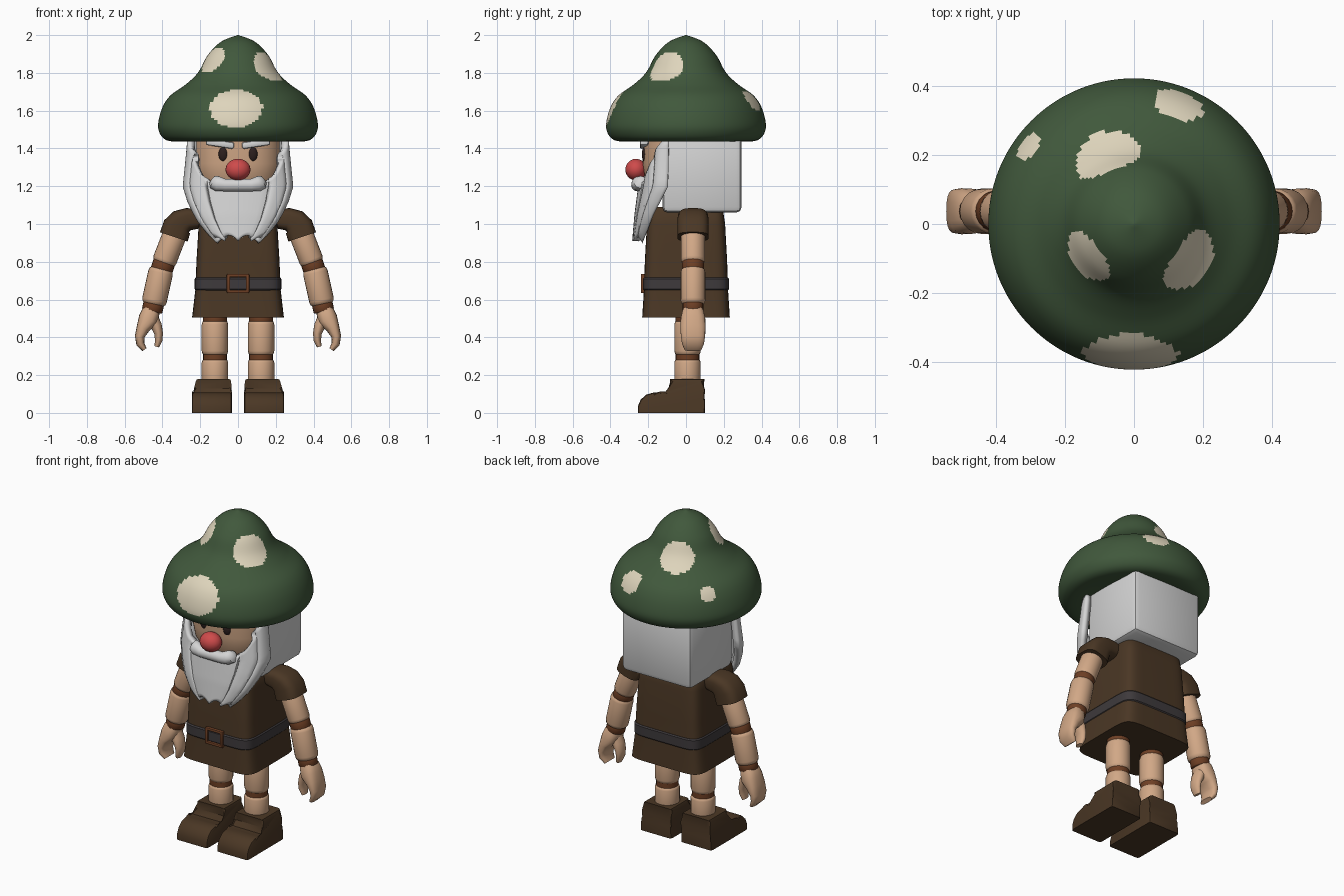
import bpy, bmesh, math
from mathutils import Vector

cube = bpy.data.objects.get("Cube")
if cube:
    bpy.data.objects.remove(cube)


def material(name, *rgb):
    m = bpy.data.materials.new(name)
    m.use_nodes = True
    m.diffuse_color = (*rgb, 1)
    m.node_tree.nodes["Principled BSDF"].inputs["Base Color"].default_value = (*rgb, 1)
    return m


GREEN = material("hat green", .052, .098, .045)
CREAM = material("spot cream", .73, .66, .50)
SKIN = material("warm tan", .64, .39, .24)
WHITE = material("beard grey", .66, .66, .66)
BROWN = material("cloth brown", .069, .038, .018)
RUST = material("leather rust", .156, .050, .018)
BELT = material("belt charcoal", .048, .042, .045)
RED = material("nose red", .62, .07, .07)
DARK = material("eye dark", .026, .014, .013)


def finish(name, bm, *mats):
    """Recalculate normals, smooth with sharp edges and link the object."""
    bmesh.ops.recalc_face_normals(bm, faces=bm.faces)
    for f in bm.faces:
        f.smooth = True
    for e in bm.edges:
        e.smooth = e.calc_face_angle(0) < math.radians(40)
    me = bpy.data.meshes.new(name)
    bm.to_mesh(me)
    bm.free()
    for m in mats:
        me.materials.append(m)
    ob = bpy.data.objects.new(name, me)
    bpy.context.collection.objects.link(ob)
    return ob


def spow(v, p):
    return math.copysign(abs(v) ** (2 / p), v)


def tube_mesh(stations, n=20, p=2, upright=False):
    """Loft of superellipse rings; a station is x, y, z, in-plane radius, y radius."""
    bm = bmesh.new()
    rings = []
    pos = [Vector(s[:3]) for s in stations]
    side = Vector((0, 1, 0))
    for i, s in enumerate(stations):
        t = pos[min(i + 1, len(pos) - 1)] - pos[max(i - 1, 0)]
        t.y = 0
        normal = Vector((1, 0, 0)) if upright else side.cross(t.normalized())
        ring = []
        for k in range(n):
            a = math.tau * k / n
            ring.append(bm.verts.new(pos[i] + normal * s[3] * spow(math.cos(a), p)
                                     + side * s[4] * spow(math.sin(a), p)))
        rings.append(ring)
    for a, b in zip(rings, rings[1:]):
        for k in range(n):
            bm.faces.new((a[k], a[(k + 1) % n], b[(k + 1) % n], b[k]))
    bm.faces.new(rings[0])
    bm.faces.new(rings[-1])
    return bm


def tube(name, stations, mat, **kw):
    return finish(name, tube_mesh(stations, **kw), mat)


def limb(name, a, b, r, mat):
    """Straight segment with softened ends."""
    a, b = Vector(a), Vector(b)
    tube(name, [(*a.lerp(b, f), r * k, r * k)
                for f, k in ((0, .8), (.04, .94), (.12, 1), (.88, 1), (.96, .94), (1, .8))], mat)


def ball(name, center, radii, mat):
    bm = bmesh.new()
    bmesh.ops.create_uvsphere(bm, u_segments=24, v_segments=14, radius=1)
    for v in bm.verts:
        v.co = Vector(c + r * q for c, r, q in zip(center, radii, v.co))
    return finish(name, bm, mat)


def box(name, center, size, mat, bevel, tilt=0):
    bm = bmesh.new()
    bmesh.ops.create_cube(bm, size=1)
    for v in bm.verts:
        v.co = Vector(s * q for s, q in zip(size, v.co))
    bmesh.ops.bevel(bm, geom=bm.edges[:], offset=bevel, segments=2, profile=.5, affect='EDGES')
    ob = finish(name, bm, mat)
    ob.location = center
    ob.rotation_euler.y = tilt
    return ob


def curve(points, z):
    """Linear lookup of a value over descending heights."""
    for (z0, v0), (z1, v1) in zip(points, points[1:]):
        if z >= z1:
            return v0 + (v1 - v0) * min(1, max(0, (z0 - z) / (z0 - z1)))
    return points[-1][1]


# Mushroom hat: a smooth turned profile
prof = [(.002, 2), (.09, 1.965), (.16, 1.894), (.21, 1.804), (.275, 1.74), (.355, 1.683),
        (.397, 1.624), (.42, 1.55), (.42, 1.495), (.39, 1.45), (.33, 1.437), (.2, 1.45)]
pts = [Vector(q) for q in [prof[0]] + prof + [prof[-1]]]
dense = []
for p0, p1, p2, p3 in zip(pts, pts[1:], pts[2:], pts[3:]):
    for k in range(6):
        t = k / 6
        dense.append(.5 * (2 * p1 + (p2 - p0) * t + (2 * p0 - 5 * p1 + 4 * p2 - p3) * t ** 2
                           + (3 * p1 - p0 - 3 * p2 + p3) * t ** 3))
bm = tube_mesh([(0, 0, q.y, q.x, q.x) for q in dense], n=144, upright=True)
# Hat spots: centre, half width around the hat, half height along the slope
spots = [((-.01, -.393, 1.62), .14, .115), ((-.14, -.1, 1.87), .085, .08),
         ((.165, -.11, 1.83), .1, .095), ((-.08, .2, 1.80), .1, .095),
         ((.13, .35, 1.655), .075, .068), ((-.305, .225, 1.645), .045, .042)]
for f in bm.faces:
    c = f.calc_center_median()
    for s, wide, tall in spots:
        s = Vector(s)
        d = c - s
        around = d.dot(Vector((-s.y, s.x, 0)).normalized())
        if (around / wide) ** 2 + (d.length_squared - around ** 2) / tall ** 2 < 1:
            f.material_index = 1
finish("mushroom_hat", bm, GREEN, CREAM)

# Head: hair block and face
box("hair_block", (0, .085, 1.275), (.475, .42, .43), WHITE, .03)
tube("face", [(0, -.02, z, .235 * k, .21 * k) for z, k in ((1.48, 1), (1.32, 1), (1.24, .94), (1.17, .75))],
     SKIN, n=40, p=2.5, upright=True)
ball("nose", (0, -.265, 1.288), (.066, .056, .057), RED)
for s, side in ((1, "left"), (-1, "right")):
    ball(side + "_eye", (s * .078, -.218, 1.37), (.025, .016, .039), DARK)
    box(side + "_eyebrow", (s * .095, -.222, 1.425), (.15, .045, .035), WHITE, .01, -s * .15)

half = [(.145, -.235, 1.228, .012), (.135, -.24, 1.222, .034), (.11, -.248, 1.214, .04), (.07, -.257, 1.206, .033)]
tube("moustache", [(-x, y, z, r, r) for x, y, z, r in half] + [(x, y, z, r, r) for x, y, z, r in half[::-1]], WHITE)

# Beard: a curved sheet wrapped round the face, with strand grooves
width = [(1.45, .25), (1.32, .262), (1.2, .275), (1.12, .25), (1.03, .205), (.96, .15), (.9, .085)]
front = [(1.45, -.2), (1.2, -.235), (1.05, -.255), (.9, -.268)]
back = [(1.45, -.09), (1.2, -.095), (1.05, -.175), (.9, -.235)]
cols, rows = 61, 16
bm = bmesh.new()
grid = []
for i in range(cols):
    u = 2 * i / (cols - 1) - 1
    a = u * math.pi / 2
    u = abs(u)
    top = 1.2 + .25 * math.sin(abs(a)) ** 4
    low = .91 + .03 * abs(math.sin(math.pi * u / .5))
    groove = sum(math.exp(-((u - g) / .035) ** 2) for g in (.42, .74))
    line = []
    for j in range(rows):
        z = top + (low - top) * j / (rows - 1)
        k = 1 - .07 * groove
        yb = curve(back, z)
        line.append(bm.verts.new((curve(width, z) * math.sin(a) * k,
                                  yb + (curve(front, z) - yb) * abs(math.cos(a)) ** .7 * k, z)))
    grid.append(line)
for a, b in zip(grid, grid[1:]):
    for j in range(rows - 1):
        bm.faces.new((a[j], b[j], b[j + 1], a[j + 1]))
beard = finish("beard", bm, WHITE)
thick = beard.modifiers.new("thickness", 'SOLIDIFY')
thick.thickness = .036
thick.offset = 0

# Tunic, belt and buckle
tube("tunic", [(0, .0, .505, .243, .232), (0, 0, .66, .225, .222), (0, 0, .8, .22, .218),
               (0, 0, 1.0, .208, .207), (0, 0, 1.06, .2, .198), (0, 0, 1.09, .175, .175)],
     BROWN, n=64, p=7, upright=True)
tube("belt", [(0, 0, z, .229 - i, .228 - i) for z, i in ((.648, .006), (.655, 0), (.71, 0), (.717, .006))],
     BELT, n=64, p=7, upright=True)
for s, side in ((1, "left"), (-1, "right")):
    box("buckle_" + side, (s * .051, -.228, .685), (.018, .022, .1), RUST, .005)
    box("buckle_" + ("top" if s > 0 else "bottom"), (0, -.228, .685 + s * .042), (.118, .022, .017), RUST, .005)

# Sleeves, arms, hands, legs and boots
ARM_Y = .037
for s, side in ((1, "left"), (-1, "right")):
    def arm(x, z):
        return (s * x, ARM_Y, z)

    tube(side + "_sleeve", [(*arm(x, z), r, ry) for x, z, r, ry in (
        (.19, 1.03, .05, .07), (.265, 1.025, .06, .08), (.3, 1.01, .07, .083),
        (.322, .985, .077, .083), (.34, .932, .077, .083))], BROWN, n=32, p=3.2)
    limb(side + "_upper_arm", arm(.325, .97), arm(.395, .79), .064, SKIN)
    limb(side + "_elbow_band", arm(.385, .815), arm(.408, .745), .059, RUST)
    limb(side + "_forearm", arm(.405, .765), arm(.447, .575), .066, SKIN)
    limb(side + "_wrist_band", arm(.442, .595), arm(.456, .535), .055, RUST)
    tube(side + "_fingers", [(*arm(x, z), r, ry) for x, z, r, ry in (
        (.452, .565, .035, .045), (.462, .535, .048, .058), (.475, .495, .053, .066), (.502, .45, .036, .067),
        (.52, .405, .026, .064), (.517, .365, .022, .058), (.495, .335, .013, .045))], SKIN, p=2.6)
    tube(side + "_thumb", [(*arm(x, z), r, ry) for x, z, r, ry in (
        (.46, .51, .035, .045), (.432, .46, .03, .045), (.42, .42, .023, .04),
        (.42, .385, .02, .035), (.43, .35, .012, .025))], SKIN)

    def leg(z):
        return (s * .122, .008, z)

    limb(side + "_hip_band", leg(.53), leg(.47), .064, RUST)
    limb(side + "_thigh", leg(.49), leg(.305), .07, SKIN)
    limb(side + "_knee_band", leg(.32), leg(.265), .063, RUST)
    limb(side + "_shin", leg(.285), leg(.13), .07, SKIN)

    # Boot: side outline extruded across, pinched at the ankle
    outline = [(.1, 0), (.1, .07), (.088, .12), (.098, .18), (-.085, .18), (-.078, .13), (-.1, .1),
               (-.135, .1), (-.17, .108), (-.21, .097), (-.24, .07), (-.255, .035), (-.255, 0)]
    bm = bmesh.new()
    sides = []
    for d in (-1, 1):
        sides.append([bm.verts.new((s * ((.138 if z < .11 else .13) + d * (.106 if z < .11 else .088 + z / 30)), y, z))
                      for y, z in outline])
        bm.faces.new(sides[-1])
    n = len(outline)
    for k in range(n):
        bm.faces.new((sides[0][k], sides[0][(k + 1) % n], sides[1][(k + 1) % n], sides[1][k]))
    rims = [e for e in bm.edges if abs(e.verts[0].co.y - e.verts[1].co.y) + abs(e.verts[0].co.z - e.verts[1].co.z) > 1e-5
            and max(v.co.z for v in e.verts) > .01]
    bmesh.ops.bevel(bm, geom=rims, offset=.014, segments=2, profile=.5, affect='EDGES')
    finish(side + "_boot", bm, BROWN)
